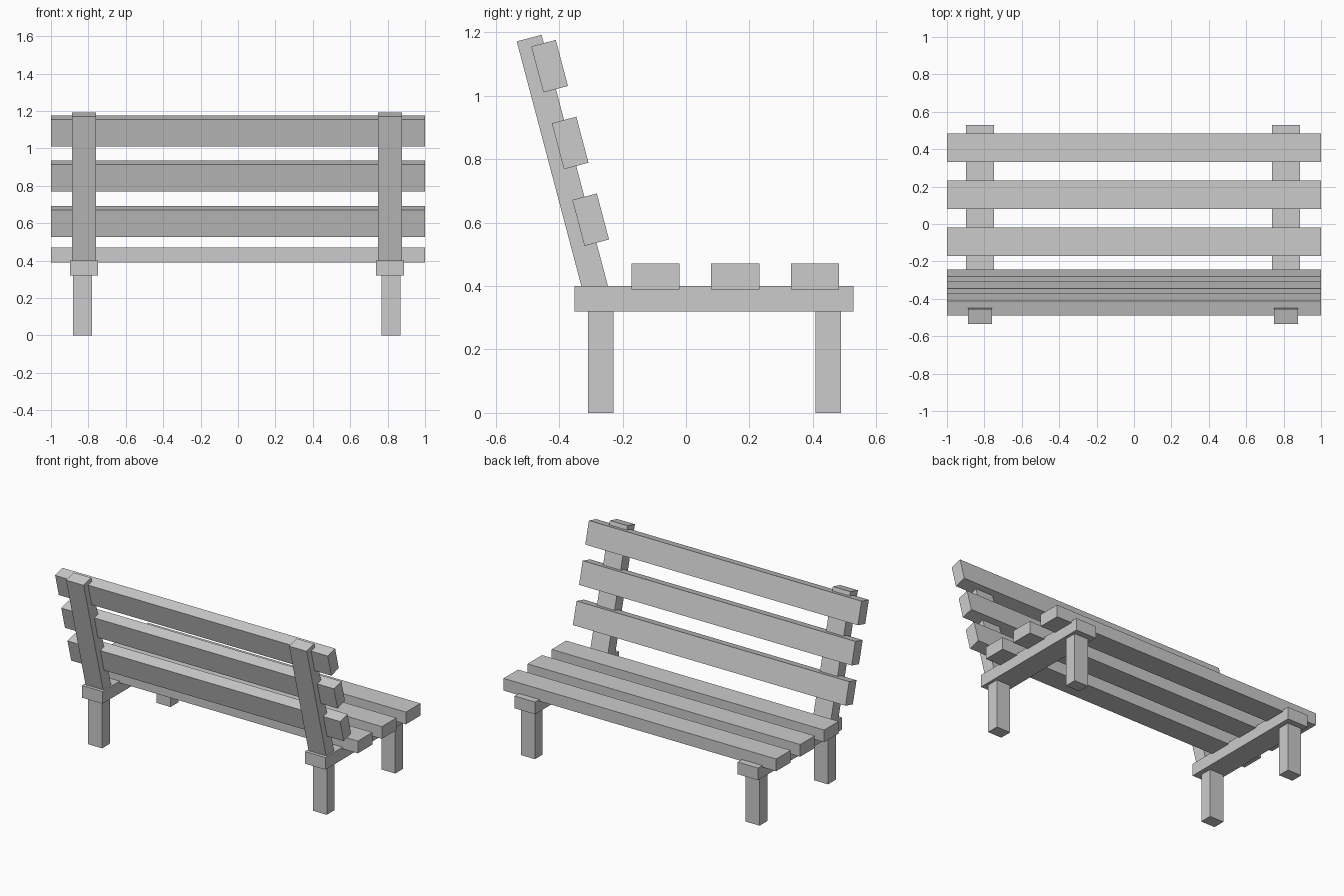
import bpy
from math import radians, sin, cos

if "Cube" in bpy.data.objects:
    bpy.data.objects.remove(bpy.data.objects["Cube"])

TILT = radians(14.8)


def box(name, center, size, tilt=0.0):
    bpy.ops.mesh.primitive_cube_add(size=1, location=center, rotation=(tilt, 0, 0))
    ob = bpy.context.object
    ob.name = name
    ob.scale = size
    return ob


# End frames: side rail, two legs and a leaning back post on each side
for side, rail_x, leg_x in (("left", -0.823, -0.831), ("right", 0.813, 0.817)):
    box(f"{side}_rail", (rail_x, 0.088, 0.36), (0.15, 0.88, 0.081))
    for place, y in (("back", -0.269), ("front", 0.448)):
        box(f"{side}_{place}_leg", (leg_x, y, 0.16), (0.102, 0.081, 0.322))
    length = 0.845
    box(f"{side}_back_post",
        (rail_x, -0.4945 + sin(TILT) * length / 2, 1.1815 - cos(TILT) * length / 2),
        (0.129, 0.081, length), TILT)

# Seat slats
for i in range(3):
    box(f"seat_slat_{i + 1}", (0, -0.096 + i * 0.2515, 0.43), (2, 0.152, 0.081))

# Backrest slats, tilted with the posts
for i in range(3):
    box(f"back_slat_{i + 1}", (0, -0.3005 - i * 0.0648, 0.609 + i * 0.242),
        (2, 0.08, 0.15), TILT)
